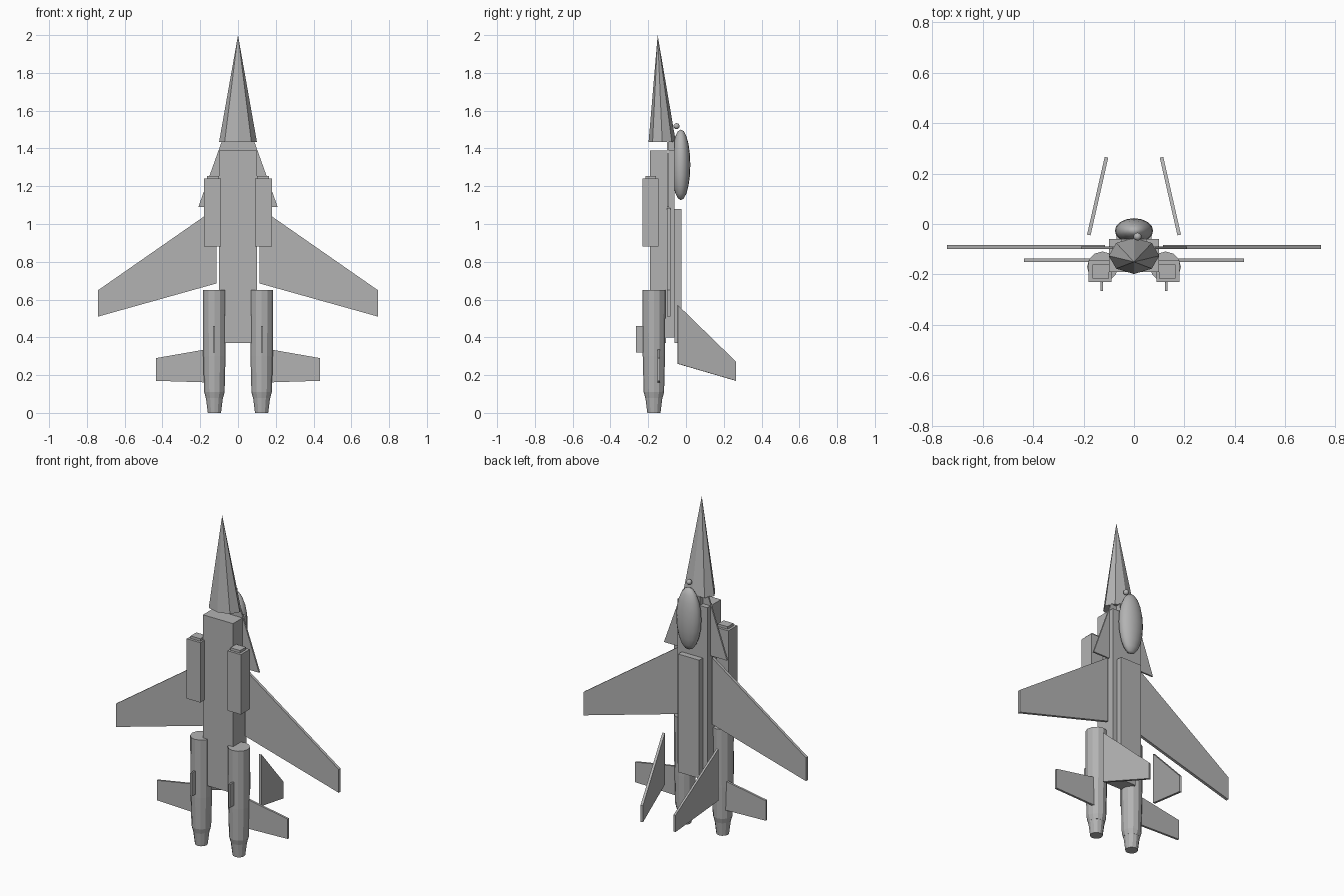
import bpy, bmesh, math
from mathutils import Matrix, Vector

if "Cube" in bpy.data.objects:
    bpy.data.objects.remove(bpy.data.objects["Cube"], do_unlink=True)

grey = bpy.data.materials.new("airframe_grey")
grey.use_nodes = True
COLOUR = (0.45, 0.45, 0.45, 1)
grey.diffuse_color = COLOUR
grey.node_tree.nodes["Principled BSDF"].inputs["Base Color"].default_value = COLOUR


def finish(name, bm):
    bmesh.ops.recalc_face_normals(bm, faces=bm.faces)
    mesh = bpy.data.meshes.new(name)
    bm.to_mesh(mesh)
    bm.free()
    mesh.materials.append(grey)
    obj = bpy.data.objects.new(name, mesh)
    bpy.context.collection.objects.link(obj)
    return obj


def box(name, x, y, z):
    bm = bmesh.new()
    bmesh.ops.create_cube(bm, size=1)
    for v in bm.verts:
        v.co = [lo + (hi - lo) * (c + 0.5) for c, (lo, hi) in zip(v.co, (x, y, z))]
    return finish(name, bm)


def plate(name, points, thickness):
    """Solid made by extruding a flat outline along the given vector."""
    bm = bmesh.new()
    face = bm.faces.new([bm.verts.new(p) for p in points])
    new = bmesh.ops.extrude_face_region(bm, geom=[face])["geom"]
    bmesh.ops.translate(bm, vec=Vector(thickness),
                        verts=[g for g in new if isinstance(g, bmesh.types.BMVert)])
    return finish(name, bm)


def lathe(name, x, y, rings, sides):
    """Faceted round body from (z, radius) rings."""
    bm = bmesh.new()
    loops = [[bm.verts.new((x + r * math.cos(math.tau * i / sides),
                            y + r * math.sin(math.tau * i / sides), z))
              for i in range(sides)] for z, r in rings]
    for a, b in zip(loops, loops[1:]):
        for i in range(sides):
            j = (i + 1) % sides
            bm.faces.new((a[i], a[j], b[j], b[i]))
    bm.faces.new(loops[0])
    bm.faces.new(loops[-1])
    return finish(name, bm)


def ellipsoid(name, centre, radii, segments, rings):
    bm = bmesh.new()
    matrix = Matrix.Translation(centre) @ Matrix.Diagonal((*radii, 1))
    bmesh.ops.create_uvsphere(bm, u_segments=segments, v_segments=rings, radius=1, matrix=matrix)
    for f in bm.faces:
        f.smooth = True
    return finish(name, bm)


# Fuselage: belly, spine, dorsal fairing and neck
box("fuselage_belly", (-0.1, 0.1), (-0.19, -0.105), (0.37, 1.39))
box("fuselage_spine", (-0.1, 0.1), (-0.105, -0.06), (0.4, 1.39))
box("dorsal_fairing", (-0.07, 0.07), (-0.06, -0.025), (0.37, 1.08))
box("neck", (-0.05, 0.05), (-0.1, -0.06), (1.39, 1.44))

# Nose cone with an off-centre tip
bm = bmesh.new()
tip = bm.verts.new((0, -0.15, 2))
base = [bm.verts.new((0.1 * math.cos(math.tau * i / 8),
                      -0.126 + 0.072 * math.sin(math.tau * i / 8), 1.435)) for i in range(8)]
bm.faces.new(base)
for i in range(8):
    bm.faces.new((base[i], base[(i + 1) % 8], tip))
finish("nose_cone", bm)

# Canopy and the small sensor ball ahead of it
ellipsoid("canopy", (0, -0.027, 1.313), (0.076, 0.05, 0.187), 16, 10)
ellipsoid("sensor_ball", (0.014, -0.05, 1.518), (0.016, 0.016, 0.016), 10, 8)

# Paired parts
for side, s in (("left", 1), ("right", -1)):
    def flat(name, outline, y, depth):
        plate(f"{side}_{name}", [(s * px, y, pz) for px, pz in outline], (0, depth, 0))

    def pair_box(name, x, y, z):
        box(f"{side}_{name}", sorted(s * v for v in x), y, z)

    flat("wing", [(0.115, 1.085), (0.74, 0.65), (0.74, 0.51), (0.115, 0.685)], -0.1, 0.017)
    flat("wing_root_extension", [(0.05, 1.44), (0.085, 1.44), (0.21, 1.09), (0.05, 1.09)], -0.1, 0.01)
    flat("tailplane", [(0.12, 0.345), (0.435, 0.29), (0.435, 0.17), (0.12, 0.16)], -0.15, 0.013)

    pair_box("intake", (0.09, 0.18), (-0.23, -0.145), (0.88, 1.24))
    pair_box("intake_lip", (0.1, 0.165), (-0.215, -0.16), (1.24, 1.255))
    pair_box("ventral_strake", (0.122, 0.132), (-0.265, -0.2), (0.32, 0.46))

    lathe(f"{side}_engine", s * 0.125, -0.17,
          [(0.65, 0.061), (0.3, 0.059), (0.11, 0.054), (0.08, 0.046)], 12)
    lathe(f"{side}_nozzle", s * 0.125, -0.17, [(0.08, 0.045), (0, 0.035)], 12)

    # Fin leans inward towards its tip
    fin = [(0.172, -0.045, 0.57), (0.102, 0.263, 0.27),
           (0.102, 0.263, 0.17), (0.172, -0.045, 0.26)]
    plate(f"{side}_tail_fin", [(s * x, y, z) for x, y, z in fin], (s * 0.014, 0.003, 0))
